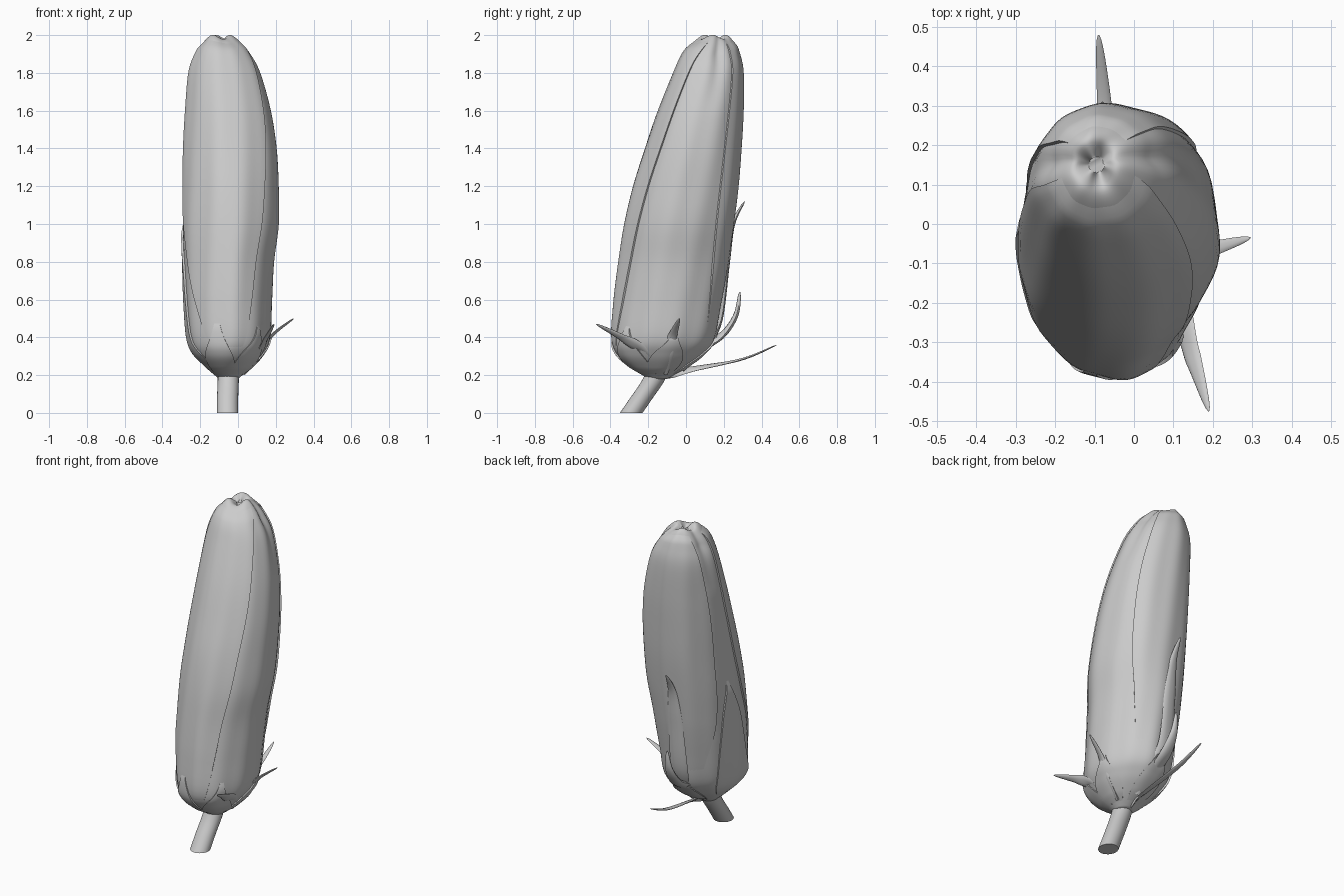
import bpy, math
from mathutils import Vector

cube = bpy.data.objects.get("Cube")
if cube:
    bpy.data.objects.remove(cube, do_unlink=True)

mat = bpy.data.materials.new("plain_grey")
mat.use_nodes = True
GREY = (0.6, 0.6, 0.6, 1)
mat.diffuse_color = GREY
mat.node_tree.nodes["Principled BSDF"].inputs["Base Color"].default_value = GREY

# Bud cross-sections: height, x min, x max, y min, y max
ROWS = [(.18, -.10, 0, -.2, -.1), (.24, -.17, .07, -.29, 0), (.31, -.23, .13, -.365, .09),
        (.4, -.265, .17, -.39, .15), (.6, -.28, .18, -.37, .185), (.8, -.285, .19, -.345, .215),
        (1, -.29, .215, -.315, .245), (1.2, -.285, .215, -.27, .27), (1.4, -.28, .205, -.208, .285),
        (1.6, -.27, .175, -.14, .295), (1.8, -.255, .12, -.06, .295), (1.9, -.225, .065, -.015, .275),
        (1.96, -.19, .01, .035, .25), (1.99, -.155, -.04, .085, .215), (1.965, -.115, -.075, .13, .17)]


def spline(points, u):
    """Catmull-Rom value at index u of a list of tuples."""
    last = len(points) - 1
    i = min(int(u), last - 1)
    t = u - i
    a, b, c, d = (Vector(points[max(0, min(last, i + k))]) for k in (-1, 0, 1, 2))
    return b + (c - a) * t / 2 + (a * 2 - b * 5 + c * 4 - d) * t * t / 2 + (b * 3 - a - c * 3 + d) * t ** 3 / 2


def surface(u, deg, lift=0):
    """Point on the bud at row u and angle deg, with soft folds and two pinches near the tip."""
    z, x0, x1, y0, y1 = spline(ROWS, u)
    a = math.radians(deg)
    fold = .004 * math.sin(5 * a + u * .5) + .003 * math.sin(11 * a - u * .4)
    size = 1 + lift / max((x1 - x0) / 2, .05) + fold * min(u, 3)
    pinch = sum(math.exp(-((deg - d) / 13) ** 2) for d in (18, 168))
    size -= .16 * pinch * max(0, min(1, (u - 9) / 2))
    top = max(0, u - 10) / 4
    return Vector(((x0 + x1) / 2 + math.cos(a) * (x1 - x0) / 2 * size,
                   (y0 + y1) / 2 + math.sin(a) * (y1 - y0) / 2 * size,
                   z + top * .015 * math.sin(3 * a + 2)))


def build(name, grid, closed=False, caps=False):
    """Mesh from a grid of points; closed joins each row into a ring."""
    n = len(grid[0])
    verts = [p for row in grid for p in row]
    faces = [(r * n + c, r * n + (c + 1) % n, (r + 1) * n + (c + 1) % n, (r + 1) * n + c)
             for r in range(len(grid) - 1) for c in range(n if closed else n - 1)]
    if caps:
        faces += [tuple(reversed(range(n))), tuple(range(len(verts) - n, len(verts)))]
    mesh = bpy.data.meshes.new(name)
    mesh.from_pydata(verts, [], faces)
    mesh.materials.append(mat)
    obj = bpy.data.objects.new(name, mesh)
    bpy.context.collection.objects.link(obj)
    bpy.ops.object.select_all(action='DESELECT')
    obj.select_set(True)
    bpy.context.view_layer.objects.active = obj
    bpy.ops.object.shade_smooth_by_angle(angle=math.radians(50))


def petal(name, u0, u1, edges, lift=.012, steps=48, cols=32):
    """Overlapping layer between two edge angles that change with height."""
    grid = []
    for r in range(steps + 1):
        t = r / steps
        a0, a1 = spline(edges, t * (len(edges) - 1))
        fade = min(1, t * 5, (1 - t) * 12)
        row = []
        for c in range(cols + 1):
            edge = c in (0, cols)
            s = min(max(c - 1, 0), cols - 2) / (cols - 2)
            row.append(surface(u0 + (u1 - u0) * t, a0 + (a1 - a0) * s,
                               -.006 if edge else lift * fade - .003))
        grid.append(row)
    build(name, grid)


def sepal(name, path, width, thick=.009, steps=28, sides=10):
    """Tapered leaf with a flattened cross-section and rounded tip along a path."""
    grid = []
    end = len(path) - 1
    for r in range(steps + 1):
        t = r / steps
        p = spline(path, t * end)
        ahead = spline(path, min(end, t * end + .05)) - spline(path, max(0, t * end - .05))
        ahead.normalize()
        out = Vector((p.x + .04, p.y + .08, 0))
        side = ahead.cross(out).normalized()
        up = side.cross(ahead)
        tip = math.sqrt(max(.04, 1 - t ** 10))
        w = (width * (1 - t) ** .8 * (.75 + .5 * math.sin(t * math.pi)) + .009) * tip
        h = thick * (1 - .5 * t) * tip
        grid.append([p + side * math.cos(k * math.tau / sides) * w
                     + up * math.sin(k * math.tau / sides) * h for k in range(sides)])
    build(name, grid, True, True)


# Main bud with a closed, slightly dimpled tip
build("bud_core", [[surface(r / 6, k * 5 - 90) for k in range(72)]
                   for r in range(6 * (len(ROWS) - 1) + 1)], True, True)

# Wrapped outer petals
petal("front_petal", 2, 12.3, [(-110, -72), (-140, -58), (-165, -50), (-172, -42), (-170, -32), (-165, -10)])
petal("back_petal", 3, 12.3, [(55, 125), (47, 150), (42, 156), (42, 158), (45, 152), (42, 142)])
petal("side_sepal", 1, 6.2, [(150, 235), (145, 215), (150, 200), (160, 190), (172, 174)], .014)

# Calyx folds hugging the base of the bud below the free sepals
for i, (deg, high) in enumerate(((-110, 3.6), (-50, 3.4), (8, 3.2), (92, 3.6))):
    petal(f"calyx_fold_{i}", .3, high, [(deg - 34, deg + 34), (deg - 28, deg + 32), (deg - 14, deg + 20),
                                        (deg + 2, deg + 6)], .011, 24, 16)

# Free sepals
sepal("front_sepal", [(0, -.17, .22), (.11, -.23, .33), (.15, -.34, .40), (.19, -.475, .47)], .035, .012)
sepal("left_sepal", [(.02, -.12, .22), (.12, -.1, .31), (.18, -.07, .41), (.295, -.035, .5)], .03, .012)
sepal("long_back_sepal", [(-.05, -.13, .2), (-.06, .05, .235), (-.075, .3, .285), (-.09, .48, .36)], .02)
sepal("hooked_sepal", [(-.06, -.03, .24), (-.07, .1, .35), (-.07, .2, .42), (-.07, .265, .52),
                       (-.07, .285, .64)], .045, .022)
sepal("tall_back_sepal", [(-.06, .12, .36), (-.08, .18, .5), (-.08, .22, .8), (-.08, .25, 1),
                          (-.08, .31, 1.12)], .05, .016)

# Slanted stem
STEM = [(-.055, -.29, 0), (-.055, -.235, .08), (-.052, -.18, .16), (-.05, -.14, .24)]
build("stem", [[spline(STEM, r / 4) + Vector((math.cos(k * math.tau / 24) * .056,
                                              math.sin(k * math.tau / 24) * .06, 0))
                for k in range(24)] for r in range(13)], True, True)
